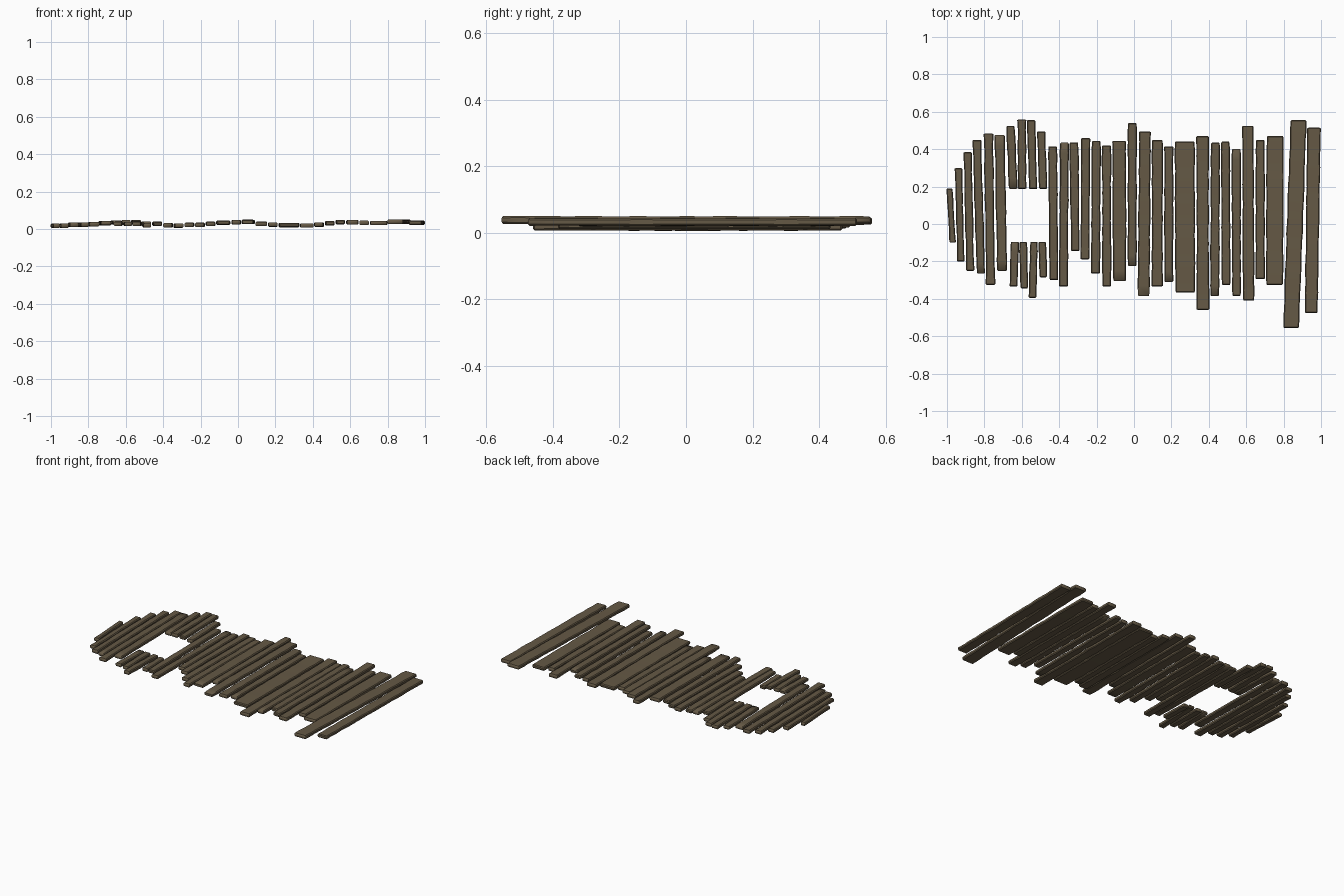
import bpy, bmesh, math, random

if "Cube" in bpy.data.objects:
    bpy.data.objects.remove(bpy.data.objects["Cube"])

random.seed(7)
wood = bpy.data.materials.new("weathered_wood")
wood.diffuse_color = (0.13, 0.10, 0.06, 1)
wood.use_nodes = True
wood.node_tree.nodes["Principled BSDF"].inputs["Base Color"].default_value = wood.diffuse_color
THICK = 0.024
GAP = 0.009


def wave(x):
    """Boards rise and dip gently along the deck."""
    return 0.016 + 0.009 * math.cos(math.tau * x / 0.62) + random.uniform(-0.003, 0.003)


def plank(name, x, w, y0, y1, z, lean=0.0):
    """Worn board along y: chamfered section lofted through jittered stations.
    lean is the x shift of the far end relative to the near end."""
    bm = bmesh.new()
    c = 0.005
    n = max(5, int((y1 - y0) / 0.05))
    body = [y0 + c + (y1 - y0 - 2 * c) * i / n for i in range(n + 1)]
    stations = [(y0, c)] + [(y, 0) for y in body] + [(y1, c)]
    rings = []
    for y, inset in stations:
        cx = x + lean * ((y - y0) / (y1 - y0) - 0.5)
        hw = w / 2 - inset + random.uniform(-0.002, 0.002)
        hh = THICK / 2 - inset - random.uniform(0, 0.0015)
        quarter = [(hw, hh - c), (hw - c, hh)]
        pts = quarter + [(-a, b) for a, b in reversed(quarter)]
        pts += [(-a, -b) for a, b in pts]
        rings.append([bm.verts.new((cx + a, y, z + THICK / 2 + b)) for a, b in pts])
    for r, s in zip(rings, rings[1:]):
        for i in range(len(r)):
            j = (i + 1) % len(r)
            bm.faces.new((r[i], r[j], s[j], s[i]))
    bm.faces.new(rings[0])
    bm.faces.new(rings[-1])
    bmesh.ops.recalc_face_normals(bm, faces=bm.faces)
    me = bpy.data.meshes.new(name)
    bm.to_mesh(me)
    bm.free()
    me.materials.append(wood)
    bpy.context.collection.objects.link(bpy.data.objects.new(name, me))


def row(name, x, pitch, ends, drop=0.0, grow=0.0, lean=0.0):
    """Lay boards side by side from x; each is (near, far) with an optional own pitch."""
    for i, (near, far, *own) in enumerate(ends, 1):
        p = own[0] if own else pitch
        cx = x + p / 2
        tilt = lean + random.uniform(-0.008, 0.008)
        plank(f"{name}_{i}", cx, p - GAP, near, far, max(0.003, wave(cx) - drop), tilt)
        x += p
        pitch += grow


# Rounded end, boards widening toward the hole
row("rounded_end_plank", -1.0, 0.044,
    [(-.10, .19), (-.20, .30), (-.25, .385), (-.265, .45), (-.325, .485), (-.25, .475)],
    grow=0.0037, lean=-0.014)

# Short boards either side of the square hole
row("hole_far_plank", -0.68, 0.054, [(.187, y) for y in (.525, .56, .555, .495)], lean=-0.01)
row("hole_near_plank", -0.666, 0.051, [(y, -.095) for y in (-.335, -.345, -.395, -.285)], drop=0.009)

# Main deck
row("deck_plank", -0.46, 0.057,
    [(-.30, .415), (-.335, .435), (-.145, .435), (-.19, .46), (-.265, .445), (-.335, .42),
     (-.305, .445, .08), (-.225, .54), (-.385, .495, .072), (-.335, .45, .067), (-.31, .415),
     (-.365, .44, .115), (-.46, .47, .075), (-.385, .435), (-.325, .44), (-.385, .40),
     (-.41, .525, .07), (-.295, .45), (-.325, .47, .1)])

# Wide end
plank("wide_end_plank_1", 0.86, 0.086, -.555, .555, 0.027, 0.04)
plank("wide_end_plank_2", 0.955, 0.07, -.475, .515, 0.021, 0.015)

# Soft shading with crisp board edges
bpy.ops.object.select_all(action='SELECT')
bpy.context.view_layer.objects.active = bpy.context.selected_objects[0]
bpy.ops.object.shade_smooth_by_angle(angle=0.7)
